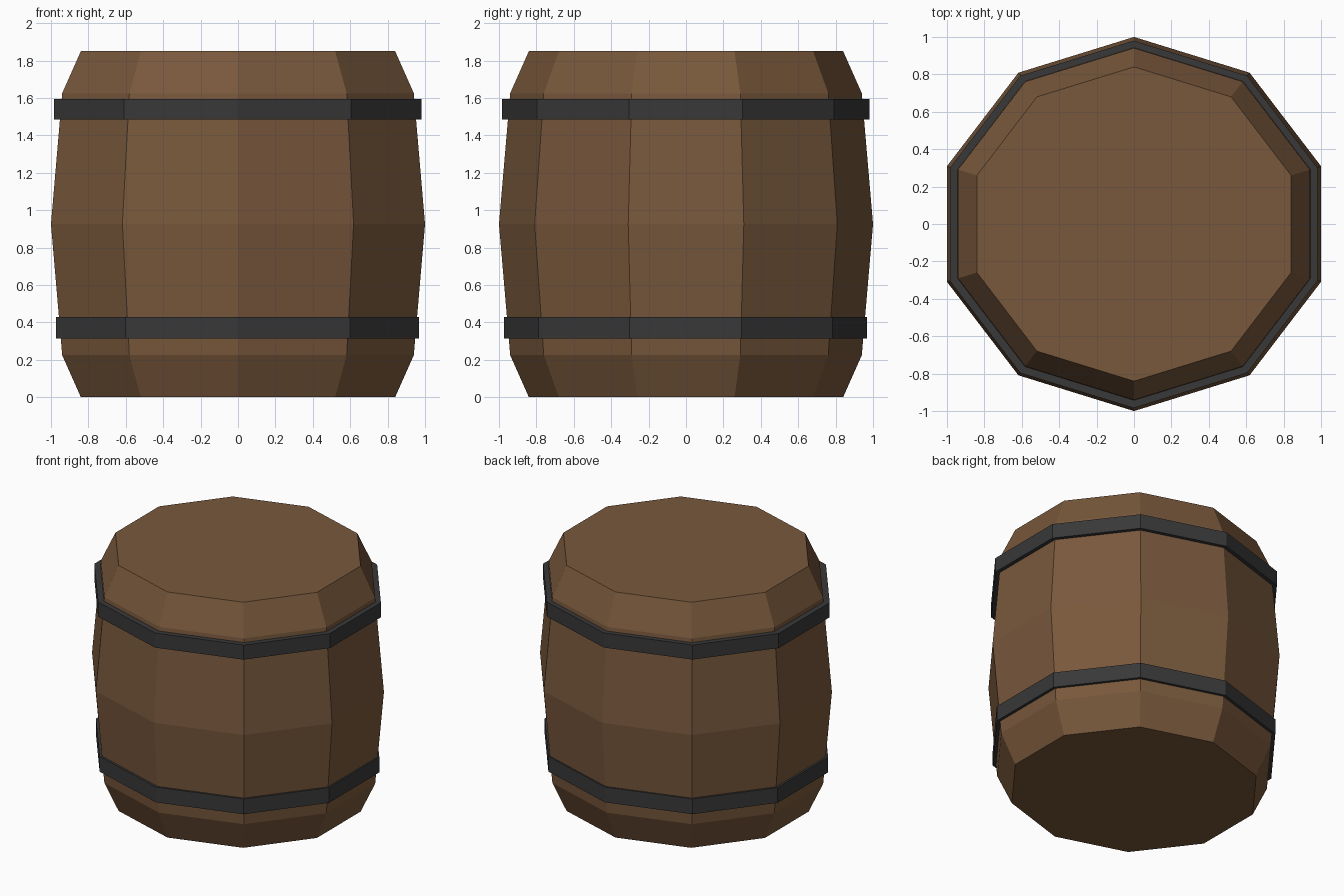
import bpy, bmesh, math

if "Cube" in bpy.data.objects:
    bpy.data.objects.remove(bpy.data.objects["Cube"])

SIDES = 10
# Decagon is stretched in x so both widths match
STRETCH = 1 / math.cos(math.radians(18))


def material(name, color):
    m = bpy.data.materials.new(name)
    m.diffuse_color = (*color, 1)
    m.use_nodes = True
    m.node_tree.nodes["Principled BSDF"].inputs["Base Color"].default_value = m.diffuse_color
    return m


def ring(bm, r, z, shift=0.0):
    pts = []
    for i in range(SIDES):
        a = math.pi / 2 + 2 * math.pi * i / SIDES
        pts.append(bm.verts.new((r * STRETCH * math.cos(a) + shift,
                                 r * math.sin(a) + shift, z)))
    return pts


def lathe(name, profile, mat, closed=False, shift=0.0):
    """Ten-sided flat-faced solid from (radius, height) points."""
    bm = bmesh.new()
    rings = [ring(bm, r, z, shift) for r, z in profile]
    pairs = list(zip(rings, rings[1:]))
    if closed:
        pairs.append((rings[-1], rings[0]))
    else:
        bm.faces.new(rings[0])
        bm.faces.new(rings[-1])
    for a, b in pairs:
        for i in range(SIDES):
            j = (i + 1) % SIDES
            bm.faces.new((a[i], a[j], b[j], b[i]))
    bmesh.ops.recalc_face_normals(bm, faces=bm.faces)
    mesh = bpy.data.meshes.new(name)
    bm.to_mesh(mesh)
    bm.free()
    mesh.materials.append(mat)
    ob = bpy.data.objects.new(name, mesh)
    bpy.context.collection.objects.link(ob)
    return ob


wood = material("brown wood", (0.19, 0.098, 0.045))
iron = material("dark iron", (0.04, 0.04, 0.041))

# Barrel body with chamfered ends and bulging middle
lathe("barrel_body", [(0.84, 0), (0.94, 0.225), (1.0, 0.925),
                      (0.94, 1.625), (0.84, 1.85)], wood)

# Two metal hoops
for name, r, z0, z1 in (("lower_hoop", 0.971, 0.315, 0.43),
                        ("upper_hoop", 0.982, 1.485, 1.595)):
    lathe(name, [(r, z0), (r, z1), (r - 0.045, z1), (r - 0.045, z0)],
          iron, closed=True, shift=-0.002)
